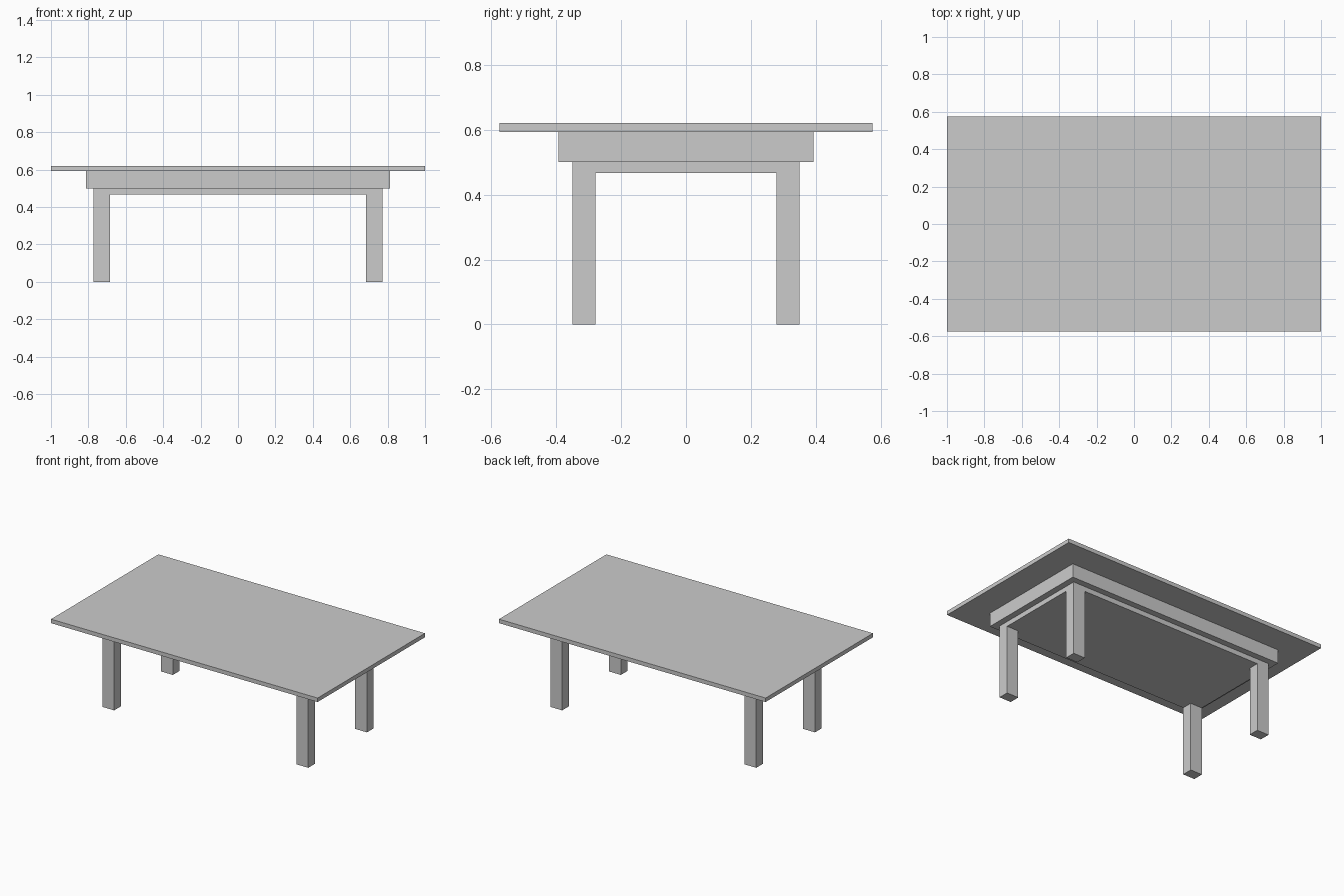
import bpy

if "Cube" in bpy.data.objects:
    bpy.data.objects.remove(bpy.data.objects["Cube"])


def box(name, x, y, z):
    """Axis-aligned box from (min, max) ranges."""
    bpy.ops.mesh.primitive_cube_add(
        size=1, location=(sum(x) / 2, sum(y) / 2, sum(z) / 2))
    ob = bpy.context.object
    ob.name = name
    ob.scale = (x[1] - x[0], y[1] - y[0], z[1] - z[0])
    bpy.ops.object.transform_apply(location=False, rotation=False, scale=True)
    return ob


TOP, APRON_TOP, APRON_BASE, RAIL_BASE = 0.62, 0.593, 0.5, 0.467

# Overhanging top, solid apron and the slim rail block beneath it
box("table_top", (-1, 1), (-0.575, 0.575), (APRON_TOP, TOP))
box("apron", (-0.814, 0.814), (-0.392, 0.392), (APRON_BASE, APRON_TOP))
box("rail_block", (-0.772, 0.772), (-0.35, 0.35), (RAIL_BASE, APRON_BASE))

# Four legs, flush with the outside of the rail block
for sx, side in ((-1, "left"), (1, "right")):
    for sy, end in ((-1, "front"), (1, "back")):
        box(f"{end}_{side}_leg",
            sorted((sx * 0.684, sx * 0.772)),
            sorted((sy * 0.279, sy * 0.35)),
            (0, RAIL_BASE))
